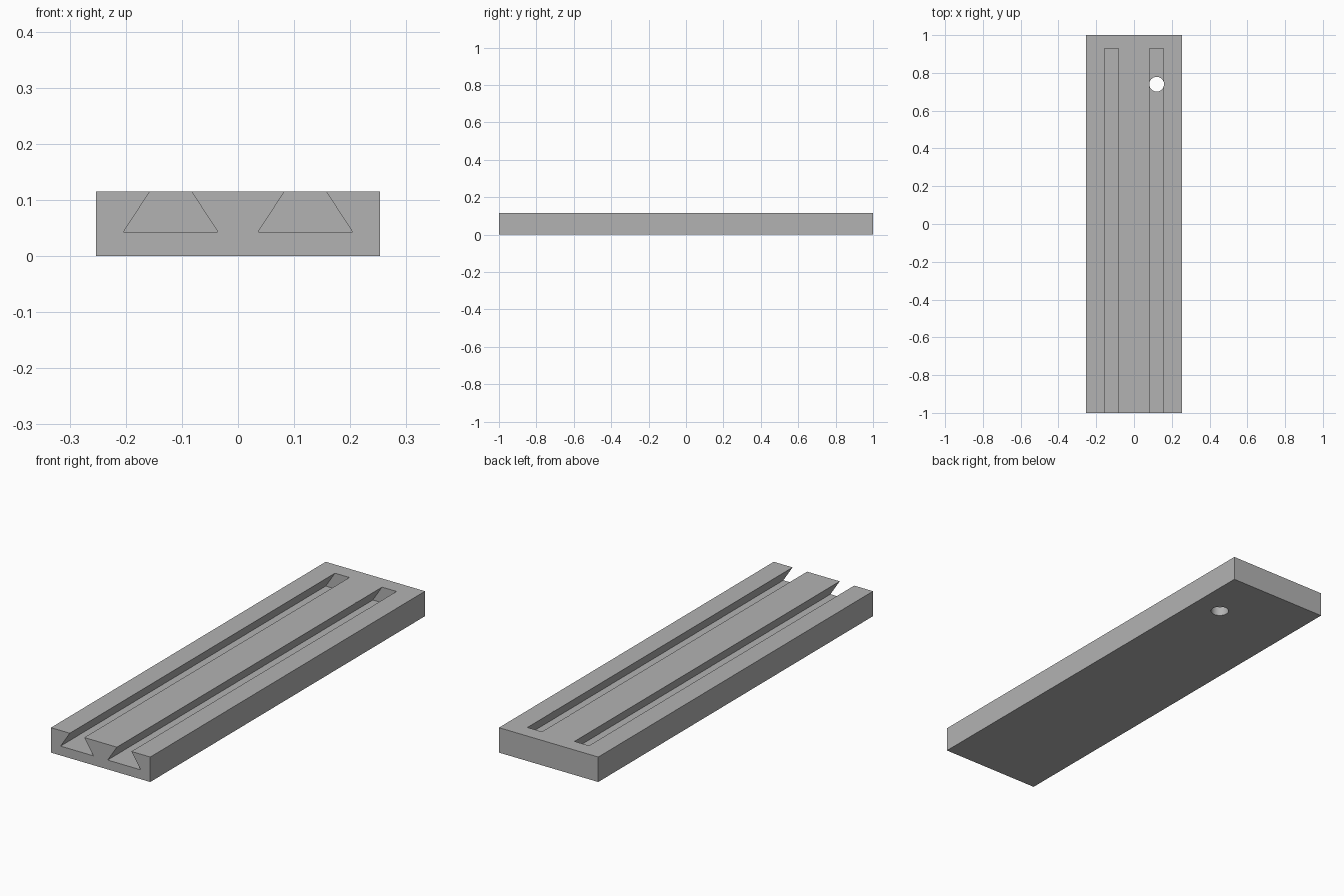
import bpy, bmesh

if "Cube" in bpy.data.objects:
    bpy.data.objects.remove(bpy.data.objects["Cube"])

HALF_W, HALF_L, HEIGHT = 0.253, 1.0, 0.115
SLOT_X, SLOT_Z, SLOT_END = 0.12, 0.043, 0.93
SLOT_TOP, SLOT_BOTTOM = 0.037, 0.084   # half widths

grey = bpy.data.materials.new("Plain grey")
grey.use_nodes = True
colour = (0.45, 0.45, 0.45, 1)
grey.diffuse_color = colour
grey.node_tree.nodes["Principled BSDF"].inputs["Base Color"].default_value = colour


def prism(name, profile, y0, y1):
    """Extrude an x-z profile along y."""
    bm = bmesh.new()
    face = bm.faces.new([bm.verts.new((x, y0, z)) for x, z in profile])
    ext = bmesh.ops.extrude_face_region(bm, geom=[face])
    verts = [v for v in ext["geom"] if isinstance(v, bmesh.types.BMVert)]
    bmesh.ops.translate(bm, verts=verts, vec=(0, y1 - y0, 0))
    bmesh.ops.recalc_face_normals(bm, faces=bm.faces)
    mesh = bpy.data.meshes.new(name)
    bm.to_mesh(mesh)
    bm.free()
    mesh.materials.append(grey)
    obj = bpy.data.objects.new(name, mesh)
    bpy.context.collection.objects.link(obj)
    return obj


# Rectangular base block
base = prism("slotted_base", [(-HALF_W, 0), (HALF_W, 0), (HALF_W, HEIGHT), (-HALF_W, HEIGHT)],
             -HALF_L, HALF_L)

# Dovetail slots, open at the front, sides continued above the top face
rise = 0.02
top = SLOT_TOP - rise * (SLOT_BOTTOM - SLOT_TOP) / (HEIGHT - SLOT_Z)
cutters = []
for side, label in ((1, "left"), (-1, "right")):
    cx = side * SLOT_X
    cutters.append(prism(label + "_slot_cutter",
                         [(cx - SLOT_BOTTOM, SLOT_Z), (cx + SLOT_BOTTOM, SLOT_Z),
                          (cx + top, HEIGHT + rise), (cx - top, HEIGHT + rise)],
                         -HALF_L - 0.1, SLOT_END))

# Round hole through the left slot
bpy.ops.mesh.primitive_cylinder_add(vertices=48, radius=0.039, depth=0.4,
                                    location=(SLOT_X, 0.74, 0.1))
hole = bpy.context.object
hole.name = "hole_cutter"
hole.data.materials.append(grey)
cutters.append(hole)

# Cut the block and discard the cutters
for cutter in cutters:
    mod = base.modifiers.new(cutter.name, "BOOLEAN")
    mod.operation, mod.solver, mod.object = "DIFFERENCE", "EXACT", cutter
bpy.ops.object.select_all(action="DESELECT")
bpy.context.view_layer.objects.active = base
base.select_set(True)
for mod in list(base.modifiers):
    bpy.ops.object.modifier_apply(modifier=mod.name)
for cutter in cutters:
    bpy.data.objects.remove(cutter)
bpy.ops.object.shade_smooth_by_angle(angle=0.5)
